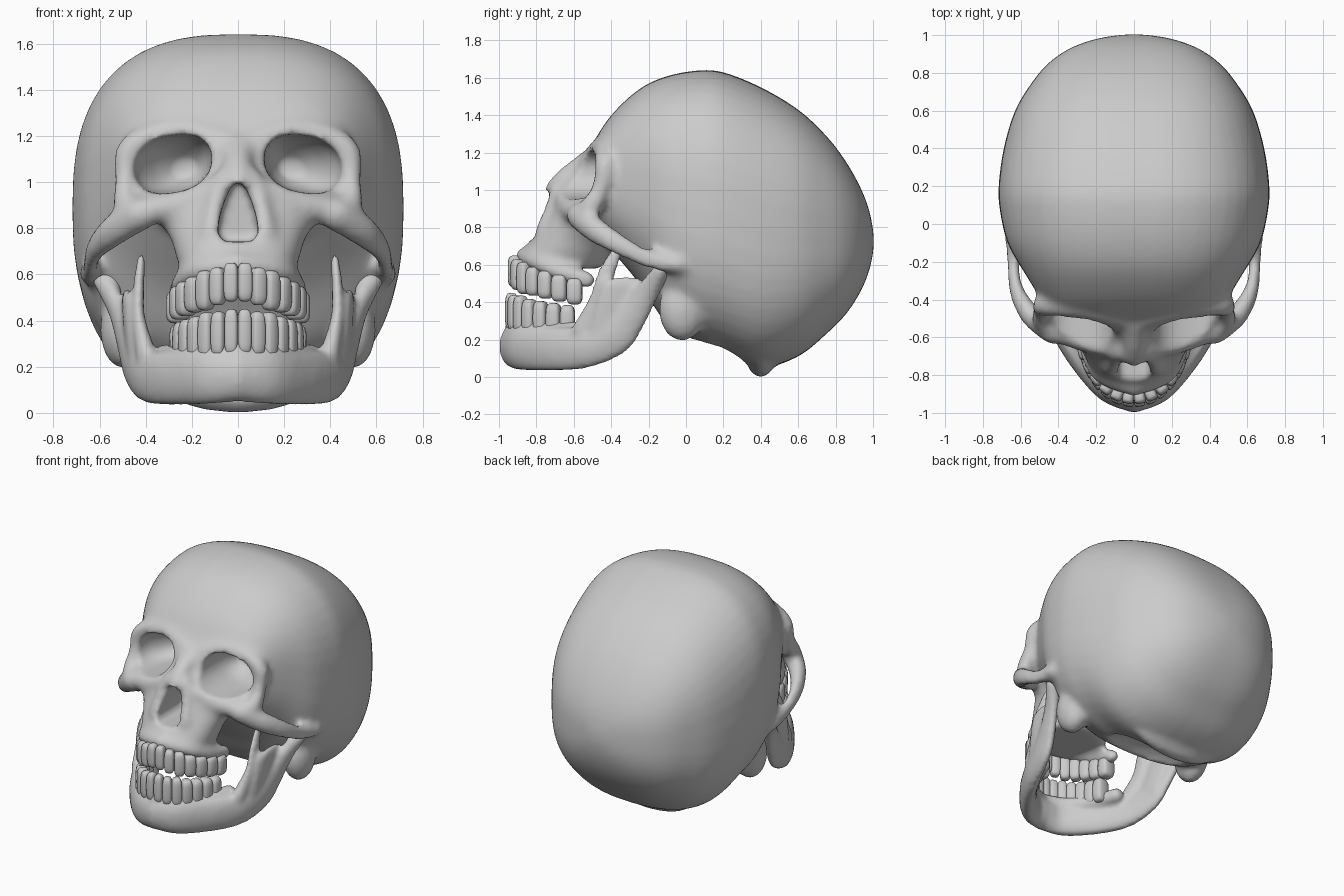
import bpy, bmesh, math
from mathutils import Vector

if "Cube" in bpy.data.objects:
    bpy.data.objects.remove(bpy.data.objects["Cube"])


def spline(pts, n):
    """Catmull-Rom samples through tuples of any length, n per span."""
    out = []
    for i in range(len(pts) - 1):
        a, b, c, d = (pts[max(0, min(len(pts) - 1, i + k))] for k in (-1, 0, 1, 2))
        for s in range(n):
            t = s / n
            out.append(tuple(0.5 * (2 * q + (r - p) * t + (2 * p - 5 * q + 4 * r - w) * t * t
                       + (3 * q - p - 3 * r + w) * t ** 3) for p, q, r, w in zip(a, b, c, d)))
    return out + [tuple(pts[-1])]


def power(v, e):
    return math.copysign(abs(v) ** e, v)


def loft(bm, rings):
    """Closed skin over equal-sized rings of points."""
    rows = [[bm.verts.new(p) for p in ring] for ring in rings]
    m = len(rows[0])
    for a, b in zip(rows, rows[1:]):
        for i in range(m):
            bm.faces.new((a[i], a[(i + 1) % m], b[(i + 1) % m], b[i]))
    bm.faces.new(rows[0][::-1])
    bm.faces.new(rows[-1])


def blob(bm, c, r, e=1.0, angle=0.0, m=12, n=8):
    """Ellipsoid; e below 1 makes it boxier."""
    ca, sa, rings = math.cos(angle), math.sin(angle), []
    for j in range(n + 1):
        lat = math.radians(-84 + 168 * j / n)
        ring = []
        for i in range(m):
            lon = 2 * math.pi * i / m
            x = r[0] * power(math.cos(lat) * math.cos(lon), e)
            y = r[1] * power(math.cos(lat) * math.sin(lon), e)
            ring.append((c[0] + ca * x - sa * y, c[1] + sa * x + ca * y,
                         c[2] + r[2] * power(math.sin(lat), e)))
        rings.append(ring)
    loft(bm, rings)


def chain(bm, pts, n=5, mirror=True):
    """Row of merging ellipsoids; pts = (x, y, z, rx, ry, rz)."""
    for p in spline(pts, n):
        for s in ((1, -1) if mirror else (1,)):
            blob(bm, (s * p[0], p[1], p[2]), p[3:])


def oval(w, h, n=2.0, m=48):
    return [(w * power(math.cos(2 * math.pi * i / m), 2 / n),
             h * power(math.sin(2 * math.pi * i / m), 2 / n)) for i in range(m)]


def finish(name, bm):
    bmesh.ops.recalc_face_normals(bm, faces=bm.faces)
    me = bpy.data.meshes.new(name)
    bm.to_mesh(me)
    bm.free()
    for p in me.polygons:
        p.use_smooth = True
    ob = bpy.data.objects.new(name, me)
    bpy.context.collection.objects.link(ob)
    return ob


def fuse(ob, voxel, steps):
    m = ob.modifiers.new('fuse', 'REMESH')
    m.mode, m.voxel_size, m.use_smooth_shade = 'VOXEL', voxel, True
    s = ob.modifiers.new('soften', 'SMOOTH')
    s.factor, s.iterations = 0.5, steps


def bake(ob):
    """Turn the modifier result into plain mesh once."""
    deps = bpy.context.evaluated_depsgraph_get()
    me = bpy.data.meshes.new_from_object(ob.evaluated_get(deps))
    ob.modifiers.clear()
    ob.data = me


# Cranium: ovals along y = (y, top, bottom, half width)
bm = bmesh.new()
cranium = [(-.57, 1.15, .9, .25), (-.5, 1.25, .8, .41), (-.4, 1.40, .68, .49), (-.25, 1.54, .5, .585),
           (-.1, 1.61, .28, .67), (.07, 1.64, .16, .71), (.2, 1.63, .12, .717), (.4, 1.55, .05, .69),
           (.6, 1.43, .11, .63), (.75, 1.29, .23, .54), (.85, 1.16, .33, .455), (.93, 1.02, .45, .34),
           (.98, .89, .57, .2), (1.003, .77, .68, .06)]
loft(bm, [[(x, y, (t + b) / 2 + z) for x, z in oval(w, (t - b) / 2, 2.6)]
          for y, t, b, w in spline(cranium, 4)])
blob(bm, (0, .4, .11), (.32, .08, .112), m=20)
for s in (1, -1):
    blob(bm, (s * .5, -.02, .36), (.1, .13, .17))

# Midface: ovals up z = (z, front, back, half width)
midface = [(.58, -.87, -.45, .22), (.65, -.88, -.42, .26), (.75, -.82, -.38, .29),
           (.85, -.755, -.25, .35), (.95, -.70, -.2, .42), (1.1, -.58, -.2, .46)]
loft(bm, [[(x, (f + b) / 2 + y, z) for x, y in oval(w, (b - f) / 2, 2.1)]
          for z, f, b, w in spline(midface, 4)])
# Brow, socket rims and nasal bones
chain(bm, [(0, -.52, 1.15, .06, .06, .06), (.25, -.45, 1.23, .06, .06, .05),
           (.46, -.43, 1.15, .06, .06, .06), (.49, -.46, 1.0, .045, .05, .06),
           (.47, -.53, .89, .06, .06, .06), (.3, -.61, .89, .06, .06, .06),
           (.13, -.66, .95, .05, .05, .06)])
chain(bm, [(0, -.54, 1.14, .08, .06, .06), (0, -.64, 1.07, .065, .06, .05),
           (0, -.71, 1.0, .055, .05, .05)], mirror=False)
chain(bm, [(.07, -.67, 1.0, .04, .06, .06), (.1, -.70, .9, .04, .06, .06),
           (.12, -.75, .78, .05, .06, .06)], n=4)
# Cheek arches
chain(bm, [(.42, -.58, .86, .08, .06, .07), (.54, -.49, .79, .06, .06, .075),
           (.62, -.36, .71, .04, .06, .06), (.64, -.2, .63, .035, .06, .05),
           (.64, -.04, .6, .05, .06, .05)])
# Upper gum ridge
chain(bm, [(0, -.87, .645, .05, .045, .05), (.16, -.81, .62, .05, .045, .05),
           (.24, -.69, .57, .045, .05, .05), (.26, -.53, .52, .045, .05, .05)])
skull = finish('skull', bm)

# Cutters: eye sockets, nose opening and hollow base
bm = bmesh.new()
socket = [(-.95, .285, 1.08, .172, .128), (-.5, .285, 1.08, .17, .125),
          (-.34, .26, 1.07, .125, .1), (-.24, .23, 1.06, .05, .04)]
for s in (1, -1):
    loft(bm, [[(s * (cx + x), y, cz + z - .13 * x) for x, z in oval(w, h, 2.3, 32)]
              for y, cx, cz, w, h in spline(socket, 4)])
half = spline([(.012, 1.0), (.045, .95), (.078, .85), (.085, .775), (.06, .745), (.01, .742)], 3)
drop = half + [(-x, z) for x, z in reversed(half)]
loft(bm, [[(x, y, z) for x, z in drop] for y in (-1.1, -.9, -.7, -.5)])
blob(bm, (0, .1, .02), (.4, .24, .25), m=24, n=14)
cutter = finish('hollow_cutter', bm)
cutter.hide_render = True

fuse(skull, .022, 4)
cut = skull.modifiers.new('hollows', 'BOOLEAN')
cut.operation, cut.solver, cut.object = 'DIFFERENCE', 'FLOAT', cutter
fuse(skull, .017, 3)
bake(skull)
bpy.data.objects.remove(cutter)

# Lower jaw: body, front edge of the branch, plate, gum ridge
bm = bmesh.new()
chain(bm, [(0, -.925, .165, .08, .075, .115), (.14, -.88, .16, .07, .06, .125),
           (.29, -.72, .15, .055, .06, .12), (.4, -.54, .16, .05, .07, .115),
           (.46, -.38, .22, .04, .09, .11), (.49, -.29, .32, .035, .075, .1),
           (.53, -.2, .46, .035, .06, .07), (.57, -.13, .57, .06, .045, .045)], n=6)
chain(bm, [(.40, -.54, .25, .045, .07, .07), (.43, -.47, .4, .03, .055, .06),
           (.43, -.43, .54, .025, .05, .05), (.42, -.38, .65, .02, .035, .04)])
chain(bm, [(.45, -.40, .25, .035, .12, .1), (.47, -.36, .4, .03, .12, .1),
           (.48, -.32, .48, .025, .13, .06)])
chain(bm, [(0, -.925, .26, .05, .045, .05), (.15, -.85, .255, .05, .045, .05),
           (.25, -.7, .245, .05, .05, .05), (.31, -.55, .25, .05, .05, .05)])
jaw = finish('lower_jaw', bm)
fuse(jaw, .016, 4)
bake(jaw)


# Teeth: rounded blocks spaced round a half ellipse
def teeth(name, a, b, y0, front, back):
    bm = bmesh.new()
    step = math.pi / 2 / 7
    for i in range(7):
        t = (i + .5) * step
        k = t / (math.pi / 2)
        z, h = (f + (g - f) * k for f, g in zip(front, back))
        tx, ty = a * math.cos(t), b * math.sin(t)
        w = math.hypot(tx, ty) * step * .53
        if i == 2:
            h *= 1.08
        for s in (1, -1):
            blob(bm, (s * a * math.sin(t), y0 - b * math.cos(t), z),
                 (w, .033 + .018 * k, h), .55, s * math.atan2(ty, tx), 16, 12)
    return finish(name, bm)


teeth('upper_teeth', .265, .365, -.555, (.575, .085), (.45, .07))
teeth('lower_teeth', .25, .34, -.595, (.355, .1), (.295, .085))
